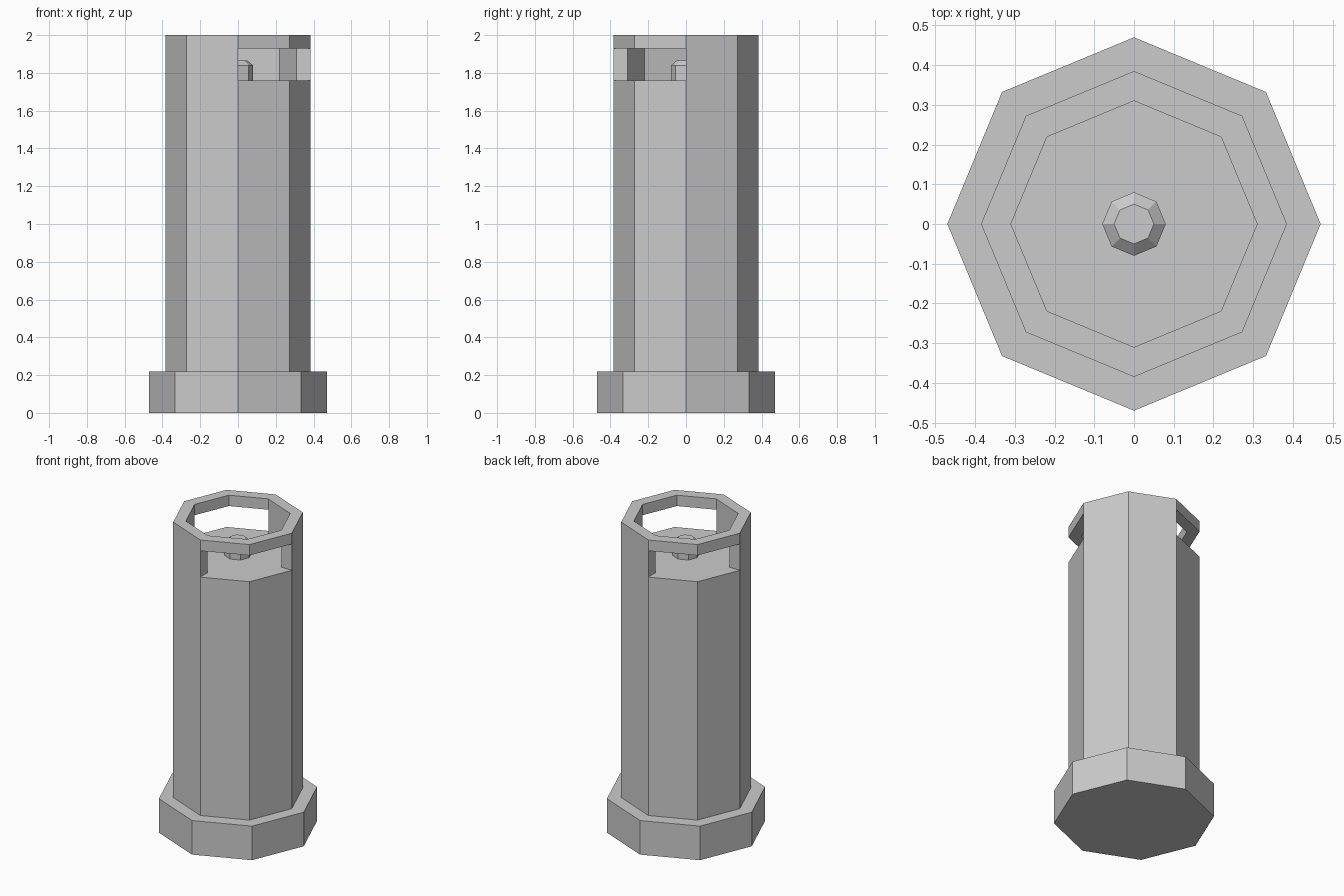
import bpy, bmesh, math

if "Cube" in bpy.data.objects:
    bpy.data.objects.remove(bpy.data.objects["Cube"])

SIDES = 8
R_OUT, R_IN = 0.385, 0.31
Z_BASE, Z_SILL, Z_HEAD, Z_TOP = 0.22, 1.76, 1.93, 2.0
OPEN = (2, 3, 6, 7)          # sectors with a window opening

grey = bpy.data.materials.new("grey")
grey.diffuse_color = (0.6, 0.6, 0.6, 1)
grey.use_nodes = True
grey.node_tree.nodes["Principled BSDF"].inputs["Base Color"].default_value = grey.diffuse_color


def finish(bm, name):
    mesh = bpy.data.meshes.new(name)
    bmesh.ops.recalc_face_normals(bm, faces=bm.faces)
    bm.to_mesh(mesh)
    bm.free()
    mesh.materials.append(grey)
    obj = bpy.data.objects.new(name, mesh)
    bpy.context.collection.objects.link(obj)


def ring(bm, r, z):
    step = math.tau / SIDES
    return [bm.verts.new((r * math.cos(i * step), r * math.sin(i * step), z))
            for i in range(SIDES)]


def wall(bm, a, b, sectors=range(SIDES)):
    for i in sectors:
        j = (i + 1) % SIDES
        bm.faces.new((a[i], a[j], b[j], b[i]))


def stacked(name, profile):
    """Closed octagonal solid through (radius, height) levels."""
    bm = bmesh.new()
    rings = [ring(bm, r, z) for r, z in profile]
    for a, b in zip(rings, rings[1:]):
        wall(bm, a, b)
    bm.faces.new(rings[0])
    bm.faces.new(rings[-1])
    finish(bm, name)


# Wide foot and small chamfered burner
stacked("base", [(0.47, 0), (0.47, Z_BASE)])
stacked("burner", [(0.08, Z_SILL), (0.08, 1.84), (0.05, 1.865)])

# Column with recessed floor, two corner windows and a top rim
bm = bmesh.new()
bottom = ring(bm, R_OUT, Z_BASE)
sill_o, sill_i = ring(bm, R_OUT, Z_SILL), ring(bm, R_IN, Z_SILL)
head_o, head_i = ring(bm, R_OUT, Z_HEAD), ring(bm, R_IN, Z_HEAD)
top_o, top_i = ring(bm, R_OUT, Z_TOP), ring(bm, R_IN, Z_TOP)
solid = [i for i in range(SIDES) if i not in OPEN]

bm.faces.new(bottom)
bm.faces.new(sill_i)                       # inner floor
wall(bm, bottom, sill_o)                   # column sides
wall(bm, sill_o, head_o, solid)            # posts, outside
wall(bm, sill_i, head_i, solid)            # posts, inside
wall(bm, head_o, top_o)                    # rim, outside
wall(bm, head_i, top_i)                    # rim, inside
wall(bm, top_o, top_i)                     # rim, top
wall(bm, sill_o, sill_i, OPEN)             # window sills
wall(bm, head_o, head_i, OPEN)             # window heads
for i in range(0, SIDES, 2):               # window jambs
    bm.faces.new((sill_o[i], sill_i[i], head_i[i], head_o[i]))
finish(bm, "column")
